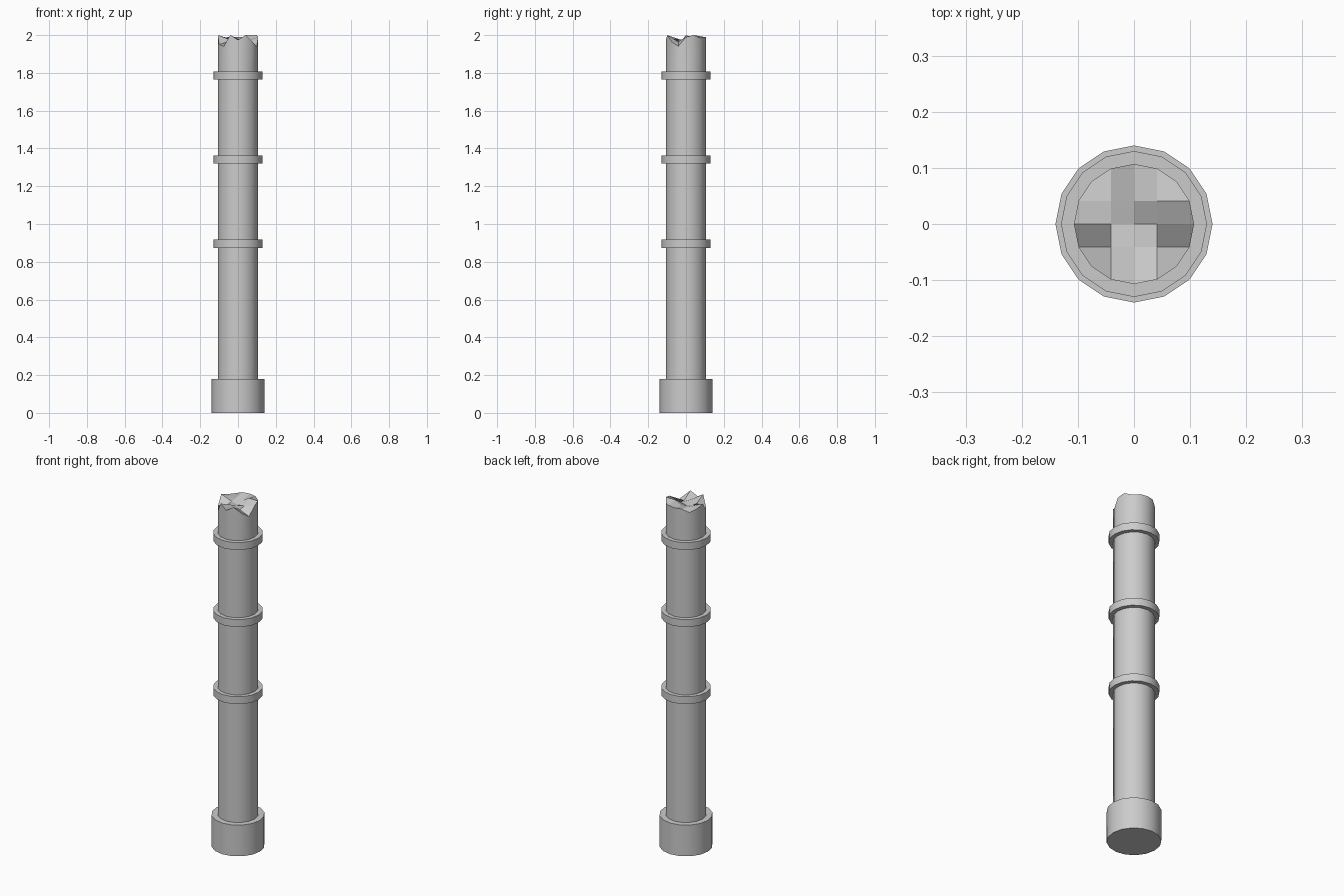
import bpy, bmesh, math

if "Cube" in bpy.data.objects:
    bpy.data.objects.remove(bpy.data.objects["Cube"])

SIDES = 16
R_BASE, R_BAND, R_SHAFT = 0.14, 0.13, 0.107

# Lathe profile (radius, height): base, shaft and three raised bands
profile = [(R_BASE, 0), (R_BASE, 0.18), (R_SHAFT, 0.18)]
for z in (0.874, 1.32, 1.765):
    profile += [(R_SHAFT, z), (R_BAND, z), (R_BAND, z + 0.043), (R_SHAFT, z + 0.043)]

# Broken top: 5 x 5 heights, rows from front (-y) to back (+y)
heights = [
    [1.94, 2.00, 1.975, 2.00, 1.965],
    [1.95, 1.97, 1.98, 1.965, 1.94],
    [2.00, 1.975, 1.965, 1.97, 1.99],
    [1.985, 1.98, 1.975, 2.00, 2.00],
    [1.97, 1.99, 1.99, 1.99, 1.985],
]

bm = bmesh.new()


def on_circle(r, k, z):
    a = 2 * math.pi * k / SIDES
    return bm.verts.new((r * math.cos(a), r * math.sin(a), z))


def bridge(lower, upper):
    for k in range(SIDES):
        n = (k + 1) % SIDES
        bm.faces.new((lower[k], lower[n], upper[n], upper[k]))


def rim_index(i, j):
    """Position around the rim of a border cell of the 5 x 5 grid."""
    if i == 2:
        return j % SIDES
    if j == 2:
        return 4 - i
    if i == -2:
        return 8 - j
    if j == -2:
        return 12 + i
    return None


# Column body
rings = [[on_circle(r, k, z) for k in range(SIDES)] for r, z in profile]
for lower, upper in zip(rings, rings[1:]):
    bridge(lower, upper)
bm.faces.new(list(reversed(rings[0])))

# Jagged cap: the border follows the shaft, the inside is a square grid
step = R_SHAFT * math.sin(math.pi / 8)
grid, rim = {}, [None] * SIDES
for j in range(-2, 3):
    for i in range(-2, 3):
        z = heights[j + 2][i + 2]
        k = rim_index(i, j)
        if k is None:
            grid[i, j] = bm.verts.new((i * step, j * step, z))
        else:
            grid[i, j] = rim[k] = on_circle(R_SHAFT, k, z)
bridge(rings[-1], rim)
for j in range(-2, 2):
    for i in range(-2, 2):
        bm.faces.new((grid[i, j], grid[i + 1, j], grid[i + 1, j + 1], grid[i, j + 1]))

bmesh.ops.recalc_face_normals(bm, faces=bm.faces)
mesh = bpy.data.meshes.new("broken_column")
bm.to_mesh(mesh)
bm.free()
column = bpy.data.objects.new("broken_column", mesh)
bpy.context.collection.objects.link(column)

# Smooth round sides, flat broken facets
bpy.context.view_layer.objects.active = column
column.select_set(True)
bpy.ops.object.shade_smooth_by_angle(angle=math.radians(30))
for p in mesh.polygons:
    if abs(p.normal.z) > 0.3:
        p.use_smooth = False
